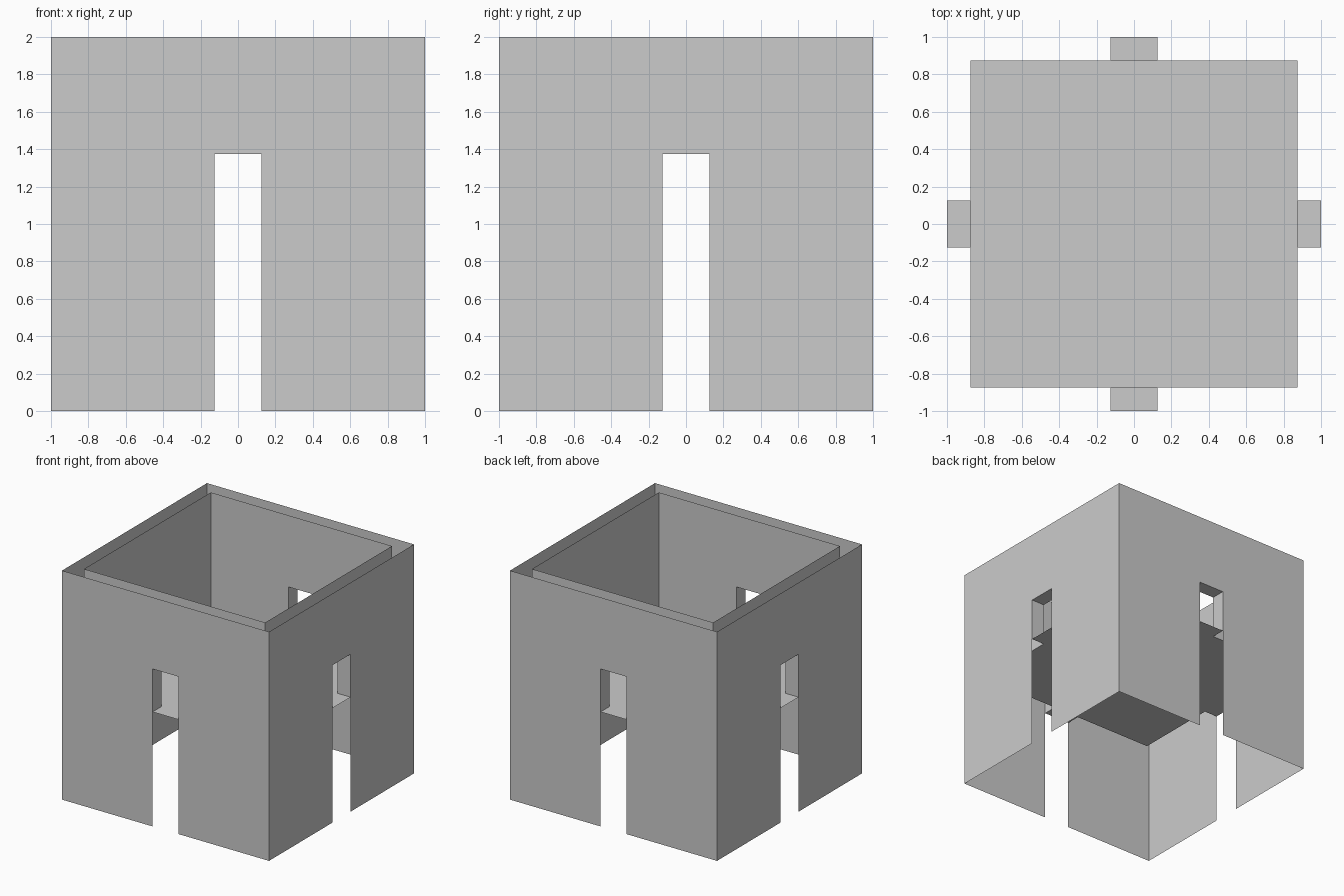
import bpy, bmesh
from math import pi
from mathutils import Matrix, Vector

if "Cube" in bpy.data.objects:
    bpy.data.objects.remove(bpy.data.objects["Cube"])

OUT, INN = 1.0, 0.875              # half widths of outer and inner shells
FLOOR, LINTEL, TOP = 1.0, 1.375, 2.0
DOOR = 0.125                       # half width of each doorway


def four_sided(name, polys, extra=()):
    """Repeat the front-side polygons around all four sides, weld, and make an object."""
    bm = bmesh.new()
    for k in range(4):
        rot = Matrix.Rotation(k * pi / 2, 3, 'Z')
        for poly in polys:
            bm.faces.new([bm.verts.new(rot @ Vector(p)) for p in poly])
    for poly in extra:
        bm.faces.new([bm.verts.new(p) for p in poly])
    bmesh.ops.remove_doubles(bm, verts=bm.verts, dist=1e-4)
    mesh = bpy.data.meshes.new(name)
    bm.to_mesh(mesh)
    bm.free()
    obj = bpy.data.objects.new(name, mesh)
    bpy.context.collection.objects.link(obj)
    return obj


def slotted_wall(half, base):
    """Front wall outline with a doorway slot, facing -y."""
    outline = [(-half, base), (-DOOR, base), (-DOOR, LINTEL), (DOOR, LINTEL),
               (DOOR, base), (half, base), (half, TOP), (-half, TOP)]
    return [(x, -half, z) for x, z in outline]


# Outer shell: thin walls down to the ground, facing outward
four_sided("outer_walls", [slotted_wall(OUT, 0.0)])

# Inner shell: thin walls standing on the floor, facing inward
four_sided("inner_walls", [slotted_wall(INN, FLOOR)[::-1]])

# Doorway linings: two jambs and a lintel between the shells
section = [(-DOOR, FLOOR), (-DOOR, LINTEL), (DOOR, LINTEL), (DOOR, FLOOR)]
lining = [[(a[0], -OUT, a[1]), (b[0], -OUT, b[1]), (b[0], -INN, b[1]), (a[0], -INN, a[1])]
          for a, b in zip(section, section[1:])]
four_sided("doorway_linings", lining)

# Floor: square room floor with a threshold at each doorway
threshold = [(-DOOR, -OUT, FLOOR), (DOOR, -OUT, FLOOR), (DOOR, -INN, FLOOR), (-DOOR, -INN, FLOOR)]
room = [(-INN, -INN, FLOOR), (INN, -INN, FLOOR), (INN, INN, FLOOR), (-INN, INN, FLOOR)]
four_sided("floor", [threshold], [room])
